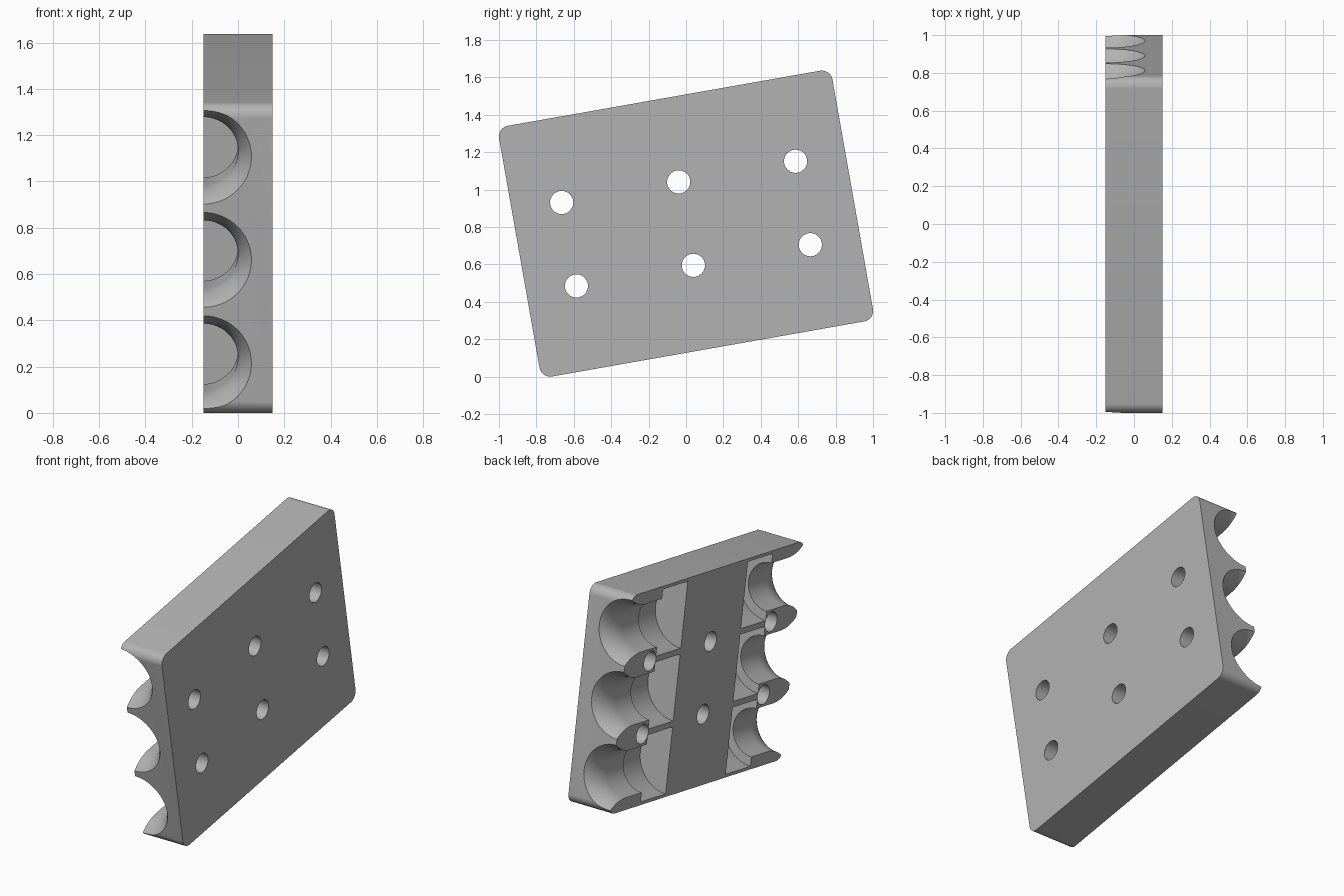
import bpy
import bmesh
import math
from mathutils import Matrix, Vector

if "Cube" in bpy.data.objects:
    bpy.data.objects.remove(bpy.data.objects["Cube"])

# Plate size, tilt and spacing
LENGTH, HEIGHT, THICK, CORNER = 1.81, 1.361, 0.30, 0.058
TILT = math.radians(10)
PITCH = 0.453
WIDE, NECK = 0.208, 0.15
END = LENGTH / 2
NECK_OUT, NECK_IN, WALL = 0.75, 0.575, 0.315

grey = bpy.data.materials.new("plain grey")
grey.use_nodes = True
grey.diffuse_color = (0.45, 0.45, 0.45, 1)
grey.node_tree.nodes["Principled BSDF"].inputs["Base Color"].default_value = grey.diffuse_color


def make_object(name, bm):
    bmesh.ops.recalc_face_normals(bm, faces=bm.faces)
    mesh = bpy.data.meshes.new(name)
    bm.to_mesh(mesh)
    bm.free()
    mesh.materials.append(grey)
    obj = bpy.data.objects.new(name, mesh)
    bpy.context.collection.objects.link(obj)
    return obj


def rounded_plate(name):
    bm = bmesh.new()
    ring = []
    for i, (sy, sz) in enumerate([(1, 1), (-1, 1), (-1, -1), (1, -1)]):
        for k in range(13):
            a = math.pi / 2 * (i + k / 12)
            ring.append(bm.verts.new((-THICK / 2,
                                      sy * (END - CORNER) + CORNER * math.cos(a),
                                      sz * (HEIGHT / 2 - CORNER) + CORNER * math.sin(a))))
    face = bm.faces.new(ring)
    out = bmesh.ops.extrude_face_region(bm, geom=[face])
    moved = [g for g in out["geom"] if isinstance(g, bmesh.types.BMVert)]
    bmesh.ops.translate(bm, verts=moved, vec=(THICK, 0, 0))
    return make_object(name, bm)


def socket_cutter(side, z):
    # Inner chamber, neck and curved flare, turned around the socket axis
    profile = [(WALL, 0), (WALL, WIDE), (NECK_IN, WIDE), (NECK_IN, NECK)]
    depth, rise = END - NECK_OUT, WIDE - NECK
    radius = (depth ** 2 + rise ** 2) / (2 * rise)
    for k in range(13):
        d = depth * k / 12
        profile.append((NECK_OUT + d, NECK + radius - math.sqrt(radius ** 2 - d ** 2)))
    profile += [(END + 0.1, WIDE), (END + 0.1, 0)]
    bm = bmesh.new()
    verts = [bm.verts.new((0, y, r)) for y, r in profile]
    edges = [bm.edges.new(pair) for pair in zip(verts, verts[1:])]
    bmesh.ops.spin(bm, geom=verts + edges, cent=(0, 0, 0), axis=(0, 1, 0),
                   angle=math.tau, steps=72, use_merge=True)
    bmesh.ops.remove_doubles(bm, verts=bm.verts, dist=1e-5)
    if side < 0:
        bmesh.ops.rotate(bm, verts=bm.verts, matrix=Matrix.Rotation(math.pi, 3, "Z"))
    bmesh.ops.translate(bm, verts=bm.verts, vec=(-THICK / 2, 0, z))
    return make_object("socket_cutter", bm)


def hole_cutter(y, z):
    bm = bmesh.new()
    place = Matrix.Translation(Vector((0, y, z))) @ Matrix.Rotation(math.pi / 2, 4, "Y")
    bmesh.ops.create_cone(bm, cap_ends=True, segments=40, radius1=0.062,
                          radius2=0.062, depth=THICK * 2, matrix=place)
    return make_object("hole_cutter", bm)


plate = rounded_plate("socket_plate")

# Three sockets at each end, and six through holes
cutters = [socket_cutter(s, row * PITCH) for s in (1, -1) for row in (-1, 0, 1)]
cutters += [hole_cutter(col * 0.635, s * PITCH / 2) for col in (-1, 0, 1) for s in (1, -1)]

bpy.ops.object.select_all(action="DESELECT")
plate.select_set(True)
bpy.context.view_layer.objects.active = plate
for cutter in cutters:
    cutter.hide_render = True
    mod = plate.modifiers.new("cut", "BOOLEAN")
    mod.operation = "DIFFERENCE"
    mod.solver = "EXACT"
    mod.object = cutter
    bpy.ops.object.modifier_apply(modifier=mod.name)
    bpy.data.objects.remove(cutter)

# Tilt the plate and stand it on the ground
plate.data.transform(Matrix.Rotation(TILT, 4, "X"))
low = min(v.co.z for v in plate.data.vertices)
plate.data.transform(Matrix.Translation((0, 0, -low)))
bpy.ops.object.shade_smooth_by_angle(angle=math.radians(25))
